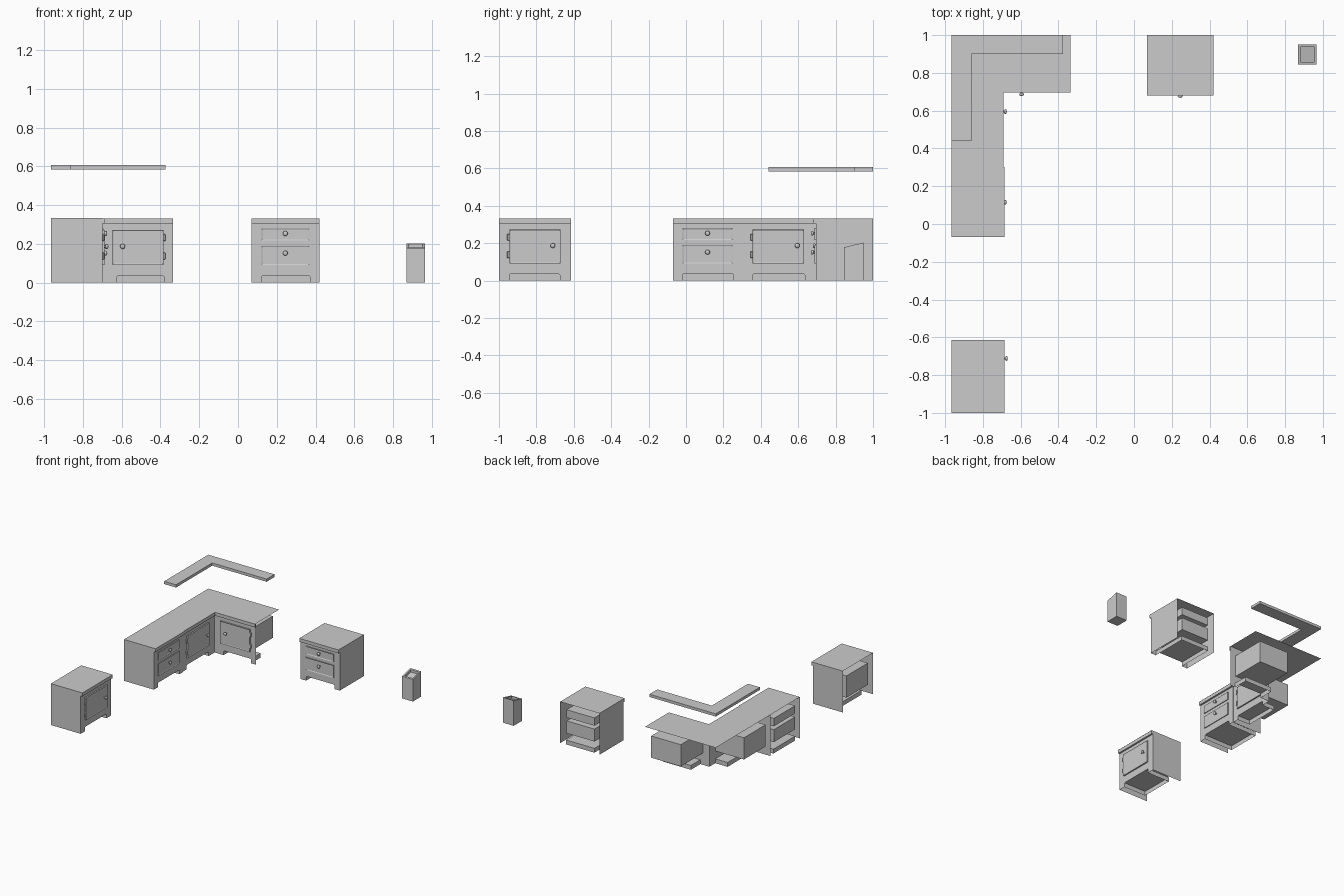
import bpy, bmesh, math
from mathutils import Matrix, Vector

if "Cube" in bpy.data.objects:
    bpy.data.objects.remove(bpy.data.objects["Cube"])

H, LIP, SET = 0.333, 0.305, 0.014   # worktop height, trim bottom, trim overhang


def finish(name, bm, m, smooth=False):
    bmesh.ops.recalc_face_normals(bm, faces=bm.faces)
    me = bpy.data.meshes.new(name)
    bm.to_mesh(me)
    bm.free()
    me.transform(m)
    for p in me.polygons:
        p.use_smooth = smooth
    ob = bpy.data.objects.new(name, me)
    bpy.context.collection.objects.link(ob)
    return ob


def box(name, lo, hi, m=Matrix(), bevel=0, skip=()):
    """Box between two corners; skip lists outward directions to leave open."""
    bm = bmesh.new()
    lo, hi = Vector(lo), Vector(hi)
    bmesh.ops.create_cube(bm, size=1, matrix=Matrix.Translation((lo + hi) / 2)
                          @ Matrix.Diagonal((*(hi - lo), 1)))
    bm.normal_update()
    gone = [f for f in bm.faces if any(f.normal.dot(Vector(s)) > 0.9 for s in skip)]
    bmesh.ops.delete(bm, geom=gone, context='FACES')
    if bevel:
        bmesh.ops.bevel(bm, geom=bm.edges[:], offset=bevel, segments=1, affect='EDGES')
    return finish(name, bm, m)


def sheet(name, pts, m=Matrix(), depth=0):
    """Flat polygon, optionally extruded along z."""
    bm = bmesh.new()
    f = bm.faces.new([bm.verts.new(p) for p in pts])
    if depth:
        r = bmesh.ops.extrude_face_region(bm, geom=[f], use_keep_orig=True)
        vs = [g for g in r['geom'] if isinstance(g, bmesh.types.BMVert)]
        bmesh.ops.translate(bm, verts=vs, vec=(0, 0, depth))
    return finish(name, bm, m)


def knob(name, u, z, m):
    bm = bmesh.new()
    bmesh.ops.create_uvsphere(bm, u_segments=12, v_segments=8, radius=0.013,
                              matrix=Matrix.Translation((u, -0.018, z)) @ Matrix.Diagonal((1, 0.6, 1, 1)))
    bmesh.ops.create_cone(bm, segments=8, radius1=0.006, radius2=0.006, depth=0.02, cap_ends=True,
                          matrix=Matrix.Translation((u, -0.01, z)) @ Matrix.Rotation(math.pi / 2, 4, 'X'))
    finish(name, bm, m, True)


def panel_front(name, u0, u1, z0, z1, m, out):
    """Raised front with a slightly sunk centre field."""
    bm = bmesh.new()
    vs = [bm.verts.new((u, 0, z)) for u, z in ((u0, z0), (u1, z0), (u1, z1), (u0, z1))]
    f = bm.faces.new(vs)
    r = bmesh.ops.extrude_face_region(bm, geom=[f])
    vs = [g for g in r['geom'] if isinstance(g, bmesh.types.BMVert)]
    top = [g for g in r['geom'] if isinstance(g, bmesh.types.BMFace)]
    bmesh.ops.translate(bm, verts=vs, vec=(0, -out, 0))
    bm.normal_update()
    bmesh.ops.inset_region(bm, faces=top, thickness=0.008)
    bmesh.ops.translate(bm, verts=list(top[0].verts), vec=(0, 0.003, 0))
    finish(name, bm, m)


def cabinet(name, m, w, depth, toe, toe_depth, front, knob_u=None, hinge_u=None, sides=True):
    """Cabinet in local space: u along x, face on y=0, open back towards +y."""
    t0, t1 = toe
    c, tz = 0.006, 0.035
    face = [(0, 0), (t0, 0), (t0, tz - c), (t0 + c, tz), (t1 - c, tz), (t1, tz - c),
            (t1, 0), (w, 0), (w, H - 0.002), (0, H - 0.002)]
    sheet(name + "_face", [(u, 0, z) for u, z in face], m)
    box(name + "_toe_recess", (t0, 0, 0), (t1, toe_depth, tz), m,
        skip=[(0, -1, 0), (0, 0, -1)])
    box(name + "_top_trim", (0, -SET, LIP), (w, 0, H - 0.001), m)
    if sides:
        for s, u in (("left", 0), ("right", w)):
            sheet(f"{name}_{s}_side", [(u, 0, 0), (u, depth, 0), (u, depth, H), (u, 0, H)], m)
    u0, u1 = front
    back = depth - 0.008
    if hinge_u is None:                                   # two drawers
        for s, z0, z1, kz in (("lower", 0.09, 0.19, 0.152), ("upper", 0.217, 0.28, 0.253)):
            box(f"{name}_{s}_drawer_box", (u0, 0, z0), (u1, back, z1), m, skip=[(0, -1, 0)])
            panel_front(f"{name}_{s}_drawer_front", u0, u1, z0, z1, m, 0.006)
            knob(f"{name}_{s}_knob", (u0 + u1) / 2, kz, m)
    else:                                                 # hinged door
        box(name + "_inner_box", (u0, 0, 0.095), (u1, back, 0.27), m, skip=[(0, -1, 0)])
        panel_front(name + "_door", u0, u1, 0.092, 0.272, m, 0.011)
        knob(name + "_knob", knob_u, 0.187, m @ Matrix.Translation((0, -0.006, 0)))
        for s, z in (("lower", 0.138), ("upper", 0.232)):
            box(f"{name}_{s}_hinge", (hinge_u - 0.007, -0.013, z - 0.018),
                (hinge_u + 0.007, 0, z + 0.018), m, bevel=0.003)


def facing_right(x, y):
    return Matrix.Translation((x, y, 0)) @ Matrix.Rotation(math.pi / 2, 4, 'Z')


def rect(x0, y0, x1, y1, z=H):
    return [(x0, y0, z), (x1, y0, z), (x1, y1, z), (x0, y1, z)]


# separate door cabinet near the front
cabinet("end_cabinet", facing_right(-0.70, -1), 0.385, 0.265, (0.055, 0.327), 0.2,
        (0.055, 0.328), 0.288, 0.05)
sheet("end_cabinet_top", rect(-0.965, -1, -0.686, -0.615))

# separate drawer cabinet on the back wall
cabinet("drawer_cabinet", Matrix.Translation((0.07, 0.694, 0)), 0.35, 0.306, (0.05, 0.302), 0.298,
        (0.05, 0.298))
sheet("drawer_cabinet_top", rect(0.07, 0.68, 0.42, 1))

# corner counter: drawers, door, and door around the corner
cabinet("counter_drawers", facing_right(-0.70, -0.07), 0.373, 0.265, (0.05, 0.325), 0.257,
        (0.05, 0.32))
sheet("counter_drawers_top", rect(-0.965, -0.07, -0.686, 0.303))
cabinet("counter_door", facing_right(-0.705, 0.303), 0.407, 0.26, (0.052, 0.332), 0.11,
        (0.052, 0.327), 0.292, 0.048, sides=False)
cabinet("corner_door", Matrix.Translation((-0.705, 0.71, 0)), 0.37, 0.29, (0.08, 0.325), 0.12,
        (0.057, 0.32), 0.11, 0.324, sides=False)
sheet("corner_counter_top", [(x, y, H) for x, y in
      ((-0.965, 0.303), (-0.691, 0.303), (-0.691, 0.696), (-0.335, 0.696), (-0.335, 1), (-0.965, 1))])

# corner wall shelf
sheet("wall_shelf", [(x, y, 0.584) for x, y in
      ((-0.965, 0.44), (-0.86, 0.44), (-0.86, 0.90), (-0.375, 0.90), (-0.375, 1), (-0.965, 1))],
      depth=0.022)

# small bin with a sloped, sunken top
bm = bmesh.new()
low = [bm.verts.new(p) for p in rect(0.868, 0.845, 0.965, 0.95, 0)]
top = [bm.verts.new((v.co.x, v.co.y, 0.178 if v.co.y < 0.9 else 0.203)) for v in low]
bm.faces.new(low[::-1])
lid = bm.faces.new(top)
for i in range(4):
    j = (i + 1) % 4
    bm.faces.new((low[i], low[j], top[j], top[i]))
bm.normal_update()
bmesh.ops.inset_region(bm, faces=[lid], thickness=0.018)
r = bmesh.ops.extrude_discrete_faces(bm, faces=[lid])
bmesh.ops.translate(bm, verts=list(r['faces'][0].verts), vec=(0, 0, -0.02))
finish("bin", bm, Matrix())
